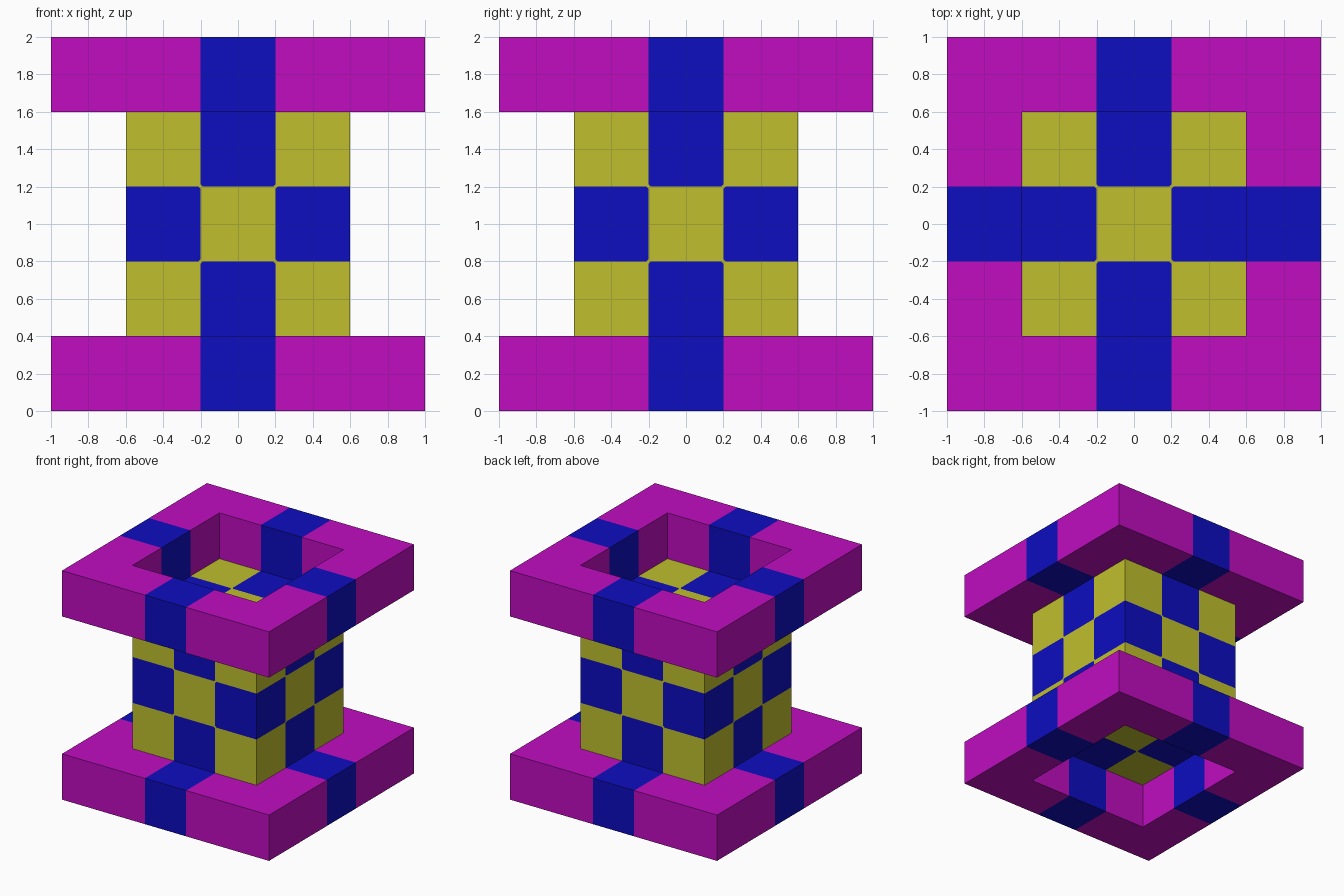
import bpy
import bmesh

CELL = 0.4      # checker cell size
LINK = 0.012    # small diamond joining cells of one colour

cube = bpy.data.objects.get("Cube")
if cube:
    bpy.data.objects.remove(cube, do_unlink=True)


def material(name, rgb):
    mat = bpy.data.materials.new(name)
    mat.use_nodes = True
    colour = (*rgb, 1)
    mat.diffuse_color = colour
    mat.node_tree.nodes["Principled BSDF"].inputs["Base Color"].default_value = colour
    return mat


magenta = material("magenta", (0.53, 0.004, 0.53))
blue = material("blue", (0.004, 0.004, 0.53))
yellow = material("yellow", (0.52, 0.52, 0.027))


def make_object(name, bm, mats, z):
    mesh = bpy.data.meshes.new(name)
    bm.to_mesh(mesh)
    bm.free()
    for mat in mats:
        mesh.materials.append(mat)
    obj = bpy.data.objects.new(name, mesh)
    obj.location.z = z
    bpy.context.collection.objects.link(obj)
    return obj


def square_ring(name, z):
    # Flat ring of cells with a blue one mid-side, thickened upwards
    bm = bmesh.new()
    bmesh.ops.create_grid(bm, x_segments=5, y_segments=5, size=2.5 * CELL)
    centre = [f for f in bm.faces
              if max(abs(c) for c in f.calc_center_median()) < 1.5 * CELL]
    bmesh.ops.delete(bm, geom=centre, context='FACES')
    for f in bm.faces:
        c = f.calc_center_median()
        f.material_index = int(min(abs(c.x), abs(c.y)) < CELL / 2)
    ring = make_object(name, bm, (magenta, blue), z)
    solid = ring.modifiers.new("thickness", 'SOLIDIFY')
    solid.thickness = CELL
    solid.offset = 1


def checkered_core():
    # Cube split into three cells a side, coloured by cell parity
    bm = bmesh.new()
    bmesh.ops.create_cube(bm, size=3 * CELL)
    bmesh.ops.subdivide_edges(bm, edges=bm.edges[:], cuts=2, use_grid_fill=True)
    for f in bm.faces:
        steps = [round(c / CELL) for c in f.calc_center_median() if abs(c) < 1.4 * CELL]
        f.material_index = sum(steps) % 2
    # Yellow diamonds where four cells meet on a side
    inner = [v for v in bm.verts if sum(abs(c) > 1.4 * CELL for c in v.co) == 1]
    bmesh.ops.bevel(bm, geom=inner, offset=LINK, segments=1,
                    affect='VERTICES', material=0)
    for f in bm.faces:
        if f.calc_area() < CELL * CELL / 10:
            f.material_index = 0
    make_object("checkered_core", bm, (yellow, blue), 2.5 * CELL)


square_ring("bottom_ring", 0)
checkered_core()
square_ring("top_ring", 4 * CELL)
